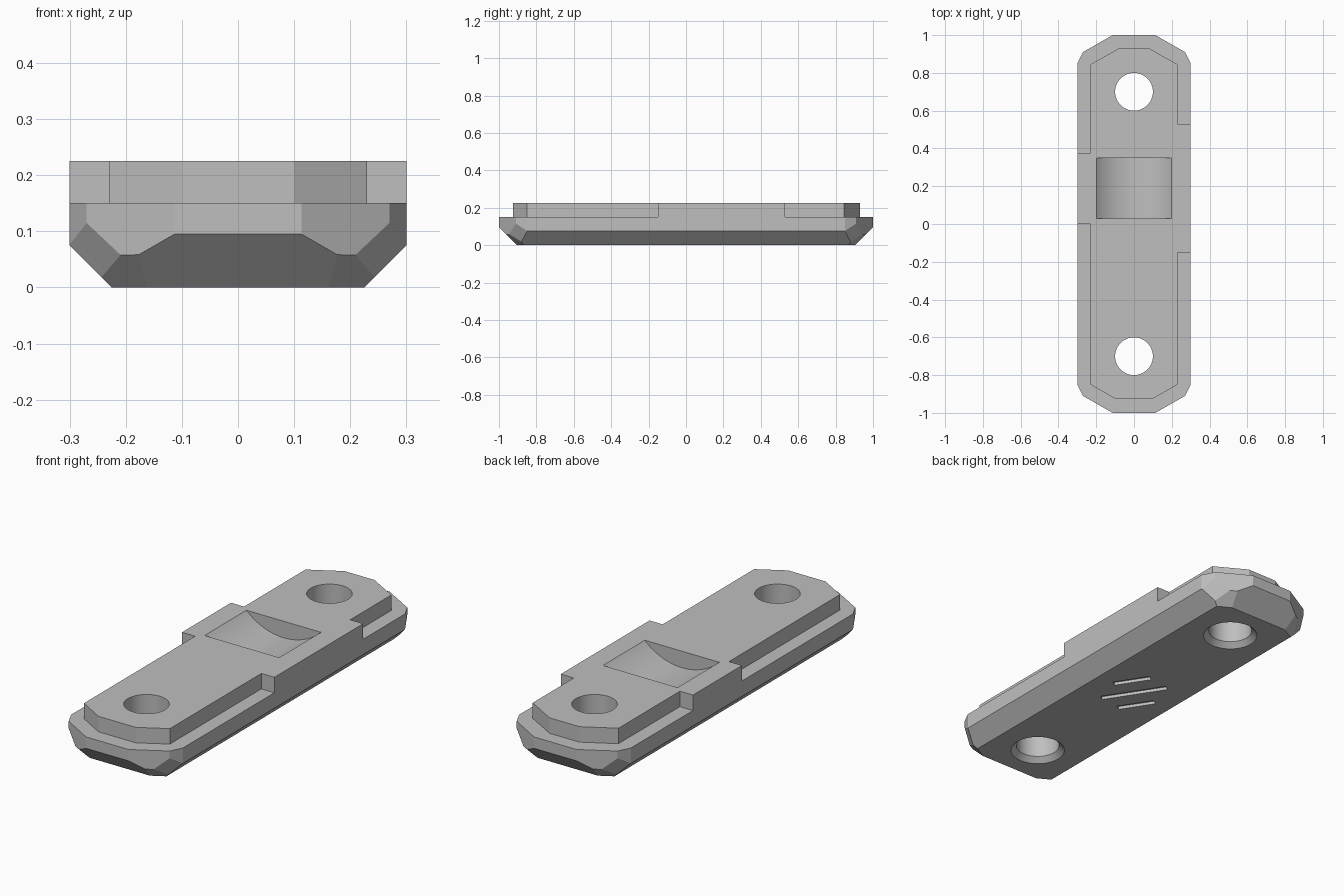
import bpy, bmesh, math
from mathutils import Vector, Matrix

old = bpy.data.objects.get("Cube")
if old:
    bpy.data.objects.remove(old, do_unlink=True)

grey = bpy.data.materials.new("plain grey")
grey.use_nodes = True
colour = (0.52, 0.52, 0.52, 1)
grey.diffuse_color = colour
grey.node_tree.nodes["Principled BSDF"].inputs["Base Color"].default_value = colour


def make_object(name, bm):
    bmesh.ops.recalc_face_normals(bm, faces=bm.faces)
    mesh = bpy.data.meshes.new(name)
    bm.to_mesh(mesh)
    bm.free()
    mesh.materials.append(grey)
    obj = bpy.data.objects.new(name, mesh)
    bpy.context.collection.objects.link(obj)
    return obj


def prism(outline, z0, z1):
    bm = bmesh.new()
    face = bm.faces.new([bm.verts.new((x, y, z0)) for x, y in outline])
    up = bmesh.ops.extrude_face_region(bm, geom=[face])["geom"]
    verts = [v for v in up if isinstance(v, bmesh.types.BMVert)]
    bmesh.ops.translate(bm, verts=verts, vec=(0, 0, z1 - z0))
    return bm


def cone(r0, r1, z0, z1, y, sides=64):
    bm = bmesh.new()
    bmesh.ops.create_cone(bm, cap_ends=True, segments=sides, radius1=r0,
                          radius2=r1, depth=z1 - z0,
                          matrix=Matrix.Translation((0, y, (z0 + z1) / 2)))
    return bm


def combine(target, other, operation):
    other.hide_render = True
    mod = target.modifiers.new(operation.lower(), "BOOLEAN")
    mod.operation = operation
    mod.solver = "EXACT"
    mod.object = other
    bpy.context.view_layer.objects.active = target
    bpy.ops.object.modifier_apply(modifier=mod.name)
    bpy.data.objects.remove(other, do_unlink=True)


# Base plate with clipped corners
quarter = [(0.3, 0.85), (0.27, 0.91), (0.113, 1)]
half = quarter + [(-x, y) for x, y in reversed(quarter)]
bm = prism(half + [(-x, -y) for x, y in half], 0, 0.15)

# Lower chamfers: sides, ends, and two facets at every corner
chamfers = [((0.3, 0, 0.075), (1, 0, -1)),
            ((0, 1, 0.095), (0, 1, -1)),
            ((0.175, 0.963, 0.057), (0.49, 0.87, -1)),
            ((0.27, 0.91, 0.115), (0.48, 0.41, -0.26))]
for co, no in chamfers:
    for sx in ((1, -1) if no[0] else (1,)):
        for sy in ((1, -1) if no[1] else (1,)):
            flip = Vector((sx, sy, 1))
            cut = bmesh.ops.bisect_plane(
                bm, geom=bm.verts[:] + bm.edges[:] + bm.faces[:],
                plane_co=Vector(co) * flip,
                plane_no=(Vector(no) * flip).normalized(), clear_outer=True)
            edges = [e for e in cut["geom_cut"] if isinstance(e, bmesh.types.BMEdge)]
            bmesh.ops.holes_fill(bm, edges=edges)
body = make_object("mounting_plate", bm)

# Raised top with a flush tab on each side
top = [(0.23, -0.85), (0.23, -0.15), (0.3, -0.15), (0.3, 0.53), (0.23, 0.53),
       (0.23, 0.845), (0.08, 0.93), (-0.08, 0.93), (-0.23, 0.845),
       (-0.23, 0.375), (-0.3, 0.375), (-0.3, 0), (-0.23, 0),
       (-0.23, -0.85), (-0.1, -0.925), (0.1, -0.925)]
combine(body, make_object("raised_top", prism(top, 0.15, 0.225)), "UNION")

# Through holes with a small countersink underneath
for y in (0.7, -0.7):
    combine(body, make_object("hole_cutter", cone(0.1, 0.1, -0.1, 0.4, y)), "DIFFERENCE")
    combine(body, make_object("sink_cutter", cone(0.135, 0.1, -0.01, 0.025, y)), "DIFFERENCE")

# Curved recess running along the plate
bm = cone(0.29, 0.29, -0.16, 0.16, 0, 96)
bmesh.ops.transform(bm, verts=bm.verts, matrix=Matrix.Translation((0, 0.19, 0.435))
                    @ Matrix.Rotation(math.pi / 2, 4, "X"))
combine(body, make_object("recess_cutter", bm), "DIFFERENCE")

# Slanted shallow grooves underneath
for offset, length in ((0, 0.32), (0.08, 0.18), (-0.08, 0.18)):
    bm = bmesh.new()
    bmesh.ops.create_cube(bm, size=1)
    bmesh.ops.transform(bm, verts=bm.verts,
                        matrix=Matrix.Translation((offset, offset, 0))
                        @ Matrix.Rotation(math.radians(123), 4, "Z")
                        @ Matrix.Diagonal((length, 0.03, 0.03, 1)))
    combine(body, make_object("groove_cutter", bm), "DIFFERENCE")

# Smooth curves, crisp edges
bpy.ops.object.select_all(action="DESELECT")
body.select_set(True)
bpy.context.view_layer.objects.active = body
bpy.ops.object.shade_smooth_by_angle(angle=math.radians(20))
